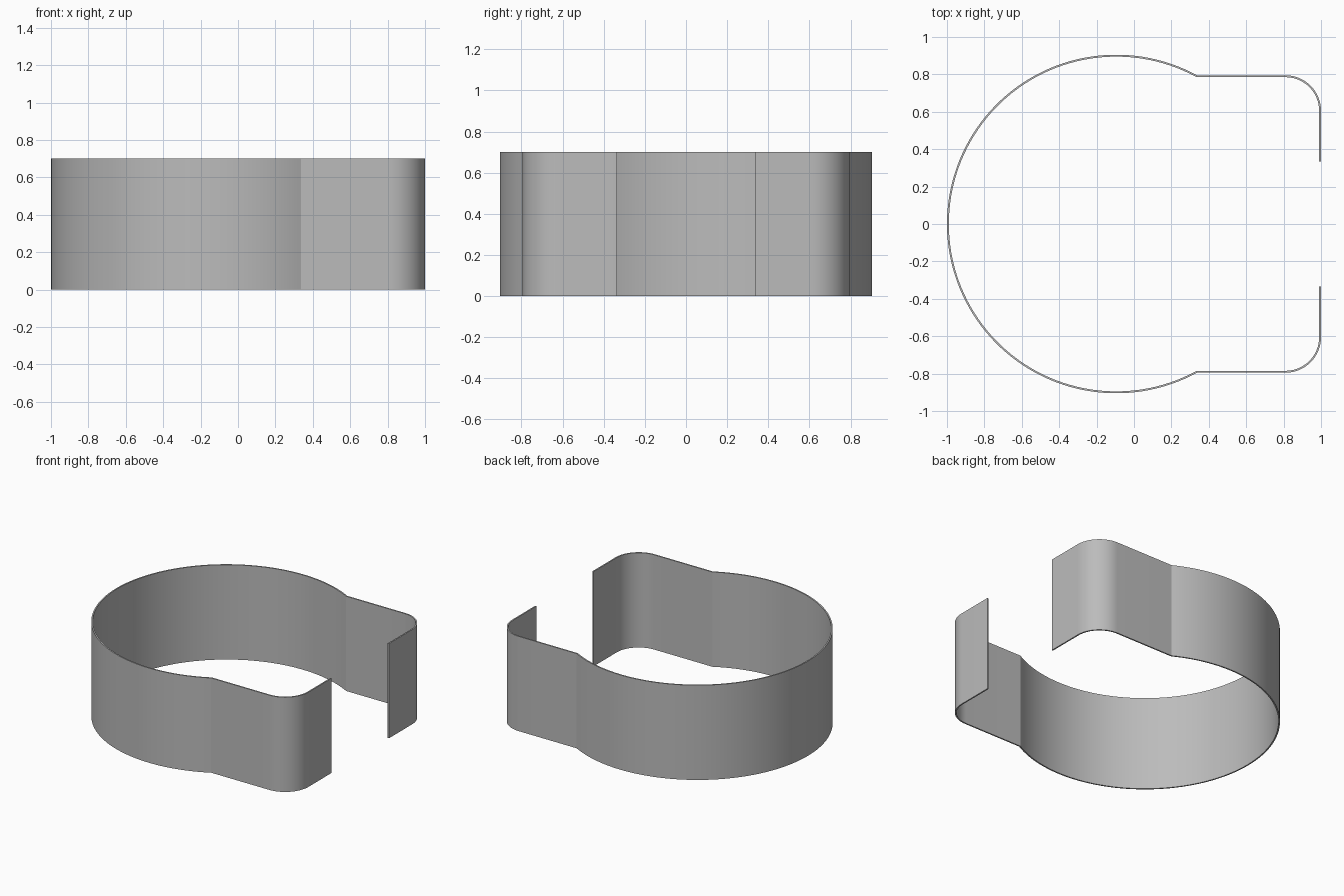
import bpy, bmesh, math
from mathutils import Vector

cube = bpy.data.objects.get("Cube")
if cube:
    bpy.data.objects.remove(cube, do_unlink=True)

HEIGHT = 0.70
THICK = 0.01
RADIUS = 0.90       # ring, at mid wall
CENTRE_X = -0.095
ARM_Y = 0.79        # straight arms
TIP_X = 0.995       # turned-in lips
CORNER = 0.185
LIP_END = 0.335

metal = bpy.data.materials.new("grey metal")
metal.use_nodes = True
GREY = (0.5, 0.5, 0.5, 1)
metal.diffuse_color = GREY
metal.node_tree.nodes["Principled BSDF"].inputs["Base Color"].default_value = GREY


def arc(cx, cy, r, start, end, steps):
    angles = [start + (end - start) * i / steps for i in range(steps + 1)]
    return [Vector((cx + r * math.cos(a), cy + r * math.sin(a))) for a in angles]


# Half outline: ring, straight arm, rounded corner, lip
half = arc(CENTRE_X, 0, RADIUS, math.pi, math.asin(ARM_Y / RADIUS), 48)
half += arc(TIP_X - CORNER, ARM_Y - CORNER, CORNER, math.pi / 2, 0, 16)
half.append(Vector((TIP_X, LIP_END)))
path = [Vector((p.x, -p.y)) for p in reversed(half[1:])] + half

# Vertical band along the outline
bm = bmesh.new()
columns = [(bm.verts.new((p.x, p.y, 0)), bm.verts.new((p.x, p.y, HEIGHT))) for p in path]
for (a, b), (c, d) in zip(columns, columns[1:]):
    bm.faces.new((a, b, d, c))
mesh = bpy.data.meshes.new("clip_band")
bm.to_mesh(mesh)
bm.free()
band = bpy.data.objects.new("clip_band", mesh)
bpy.context.collection.objects.link(band)
mesh.materials.append(metal)

# Sheet thickness, centred on the outline
wall = band.modifiers.new("wall", "SOLIDIFY")
wall.thickness = THICK
wall.offset = 0
wall.use_even_offset = True

bpy.context.view_layer.objects.active = band
band.select_set(True)
bpy.ops.object.modifier_apply(modifier=wall.name)
bpy.ops.object.shade_smooth_by_angle(angle=math.radians(20))
